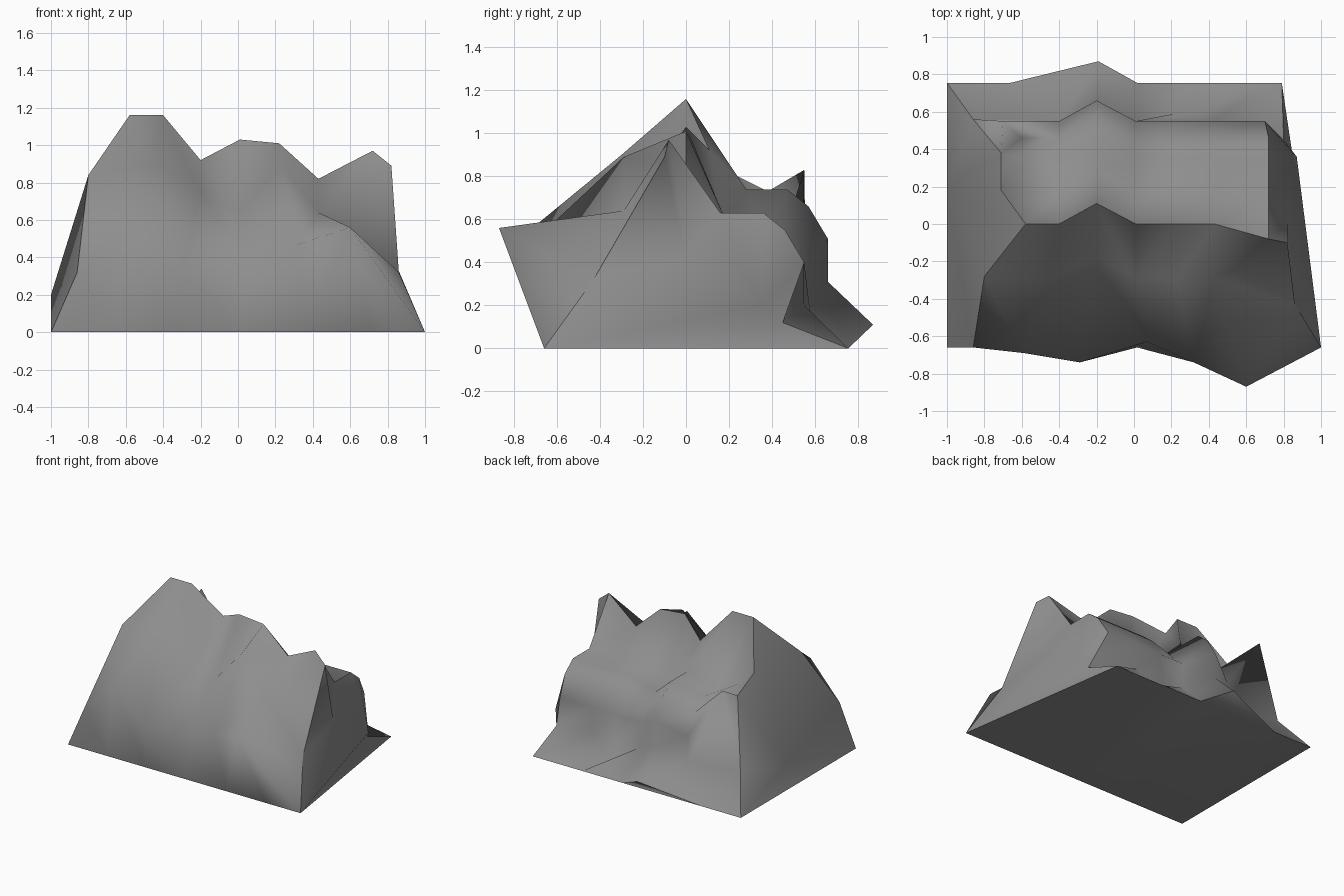
import bpy
import bmesh
from mathutils import Vector

cube = bpy.data.objects.get("Cube")
if cube:
    bpy.data.objects.remove(cube)

# Cross-section of the massif (y, z), from the front foot over the crest to the back foot
FOOT, FACE, SHOULDER, CREST, SADDLE, TERRACE, LIP, WALL, HOLLOW, BACK_FOOT = range(10)
section = [(-.66, 0), (-.62, .36), (-.29, .64), (0, .82), (.17, .63),
           (.36, .63), (.46, .55), (.55, .4), (.55, .2), (.755, 0)]
columns = [-.4, -.2, .01, .22, .43]
last_col = len(columns) + 1

# Rims closing the section at both ends
left_rim = [(-1, -.66, 0), (-.86, -.66, .32), (-.8, -.28, .84), (-.58, 0, 1.16),
            (-.6, .17, .72), (-.6, .36, .63), (-.6, .46, .55), (-.7, .55, .83),
            (-.86, .56, .25), (-1, .755, 0)]
right_rim = [(1, -.66, 0), (.86, -.43, .32), (.82, -.1, .89), (.72, -.08, .97),
             (.72, .16, .63), (.72, .36, .63), (.72, .46, .55), (.7, .55, .4),
             (.8, .45, .12), (.79, .755, 0)]

# Loft the section along the columns
grid = []
for row, (y, z) in enumerate(section):
    spread = 1.65 if row in (FOOT, BACK_FOOT) else 1
    inner = [Vector((x * spread, y, z)) for x in columns]
    grid.append([Vector(left_rim[row])] + inner + [Vector(right_rim[row])])

# Buttress pushed out along one whole column
for row in range(SHOULDER, BACK_FOOT):
    grid[row][2] += Vector((0, .11, .11))

# Uneven crest line
for col, height in enumerate([1.16, .92, 1.03, 1.01, .82], start=1):
    grid[CREST][col].z = height

# Shallow gully beside the buttress
for row in (SADDLE, TERRACE, LIP):
    grid[row][3].z -= .07


def place(row, col, *position):
    grid[row][col] = Vector(position)


# Bulges, valley and spur of the front face
place(FACE, 1, -.59, -.69, .58)
place(FACE, 2, -.29, -.74, .33)
place(FACE, 3, .07, -.63, .4)
place(FACE, 4, .32, -.74, .47)
place(FACE, 5, .6, -.87, .56)
place(SHOULDER, 1, -.46, -.3, .9)
place(SHOULDER, 4, .23, -.29, .89)
# Lifted skirt and small cave at the back foot
place(HOLLOW, 4, .22, .59, .06)
place(BACK_FOOT, 2, -.19, .87, .11)

bm = bmesh.new()
verts = [[bm.verts.new(p) for p in line] for line in grid]


def face(*corners):
    bm.faces.new(corners)


def fan(hub, rim):
    for lower, upper in zip(rim, rim[1:]):
        face(hub, lower, upper)


# Rock surface; folds turn towards the front valley, around the spur and the corner fin
for row in range(BACK_FOOT):
    for col in range(last_col):
        a, b = verts[row][col], verts[row][col + 1]
        d, c = verts[row + 1][col], verts[row + 1][col + 1]
        valley = row < CREST and col < 3
        spur = row < SHOULDER and col == 5
        fin = row == LIP and col == 0
        if valley or spur or fin:
            face(a, b, d)
            face(b, c, d)
        else:
            face(a, b, c)
            face(a, c, d)

left = [line[0] for line in verts]
right = [line[-1] for line in verts]

# Left wall: a raised kerb behind the peak, then one broad bulge
kerb_front = bm.verts.new((-.71, .18, .83))
kerb_back = bm.verts.new((-.71, .38, .73))
left_bulge = bm.verts.new((-1, .2, .2))
fan(kerb_front, left[CREST:TERRACE + 1])
fan(kerb_back, [kerb_front] + left[TERRACE:HOLLOW + 1])
left_edge = left[:CREST + 1] + [kerb_front, kerb_back] + left[HOLLOW:]
fan(left_bulge, left_edge + [left[FOOT]])

# Right wall: flat in front, bulging low at the back
right_flat = bm.verts.new((.82, 0, .42))
right_bulge = bm.verts.new((.87, .36, .2))
fan(right_flat, right[:SADDLE + 1])
fan(right_bulge, [right_flat] + right[SADDLE:HOLLOW + 1])
fan(right[FOOT], [right_flat, right_bulge, right[HOLLOW], right[BACK_FOOT]])

# Underside
face(*verts[FOOT], *reversed(verts[BACK_FOOT]))
bmesh.ops.triangulate(bm, faces=[f for f in bm.faces if len(f.verts) > 4])
bmesh.ops.recalc_face_normals(bm, faces=bm.faces)

# Smooth rock, sharp only along the rims, the crest and the foot
for f in bm.faces:
    f.smooth = True
for line in (left_edge, right, verts[FOOT], verts[CREST], verts[BACK_FOOT],
             [left[FOOT], left[BACK_FOOT]], [right[FOOT], right[BACK_FOOT]]):
    for pair in zip(line, line[1:]):
        bm.edges.get(pair).smooth = False

mesh = bpy.data.meshes.new("mountain_rock")
bm.to_mesh(mesh)
bm.free()
rock = bpy.data.objects.new("mountain_rock", mesh)
bpy.context.collection.objects.link(rock)

# Plain stone colour
stone = bpy.data.materials.new("grey_stone")
stone.use_nodes = True
colour = (.27, .27, .27, 1)
stone.diffuse_color = colour
stone.node_tree.nodes["Principled BSDF"].inputs["Base Color"].default_value = colour
mesh.materials.append(stone)
